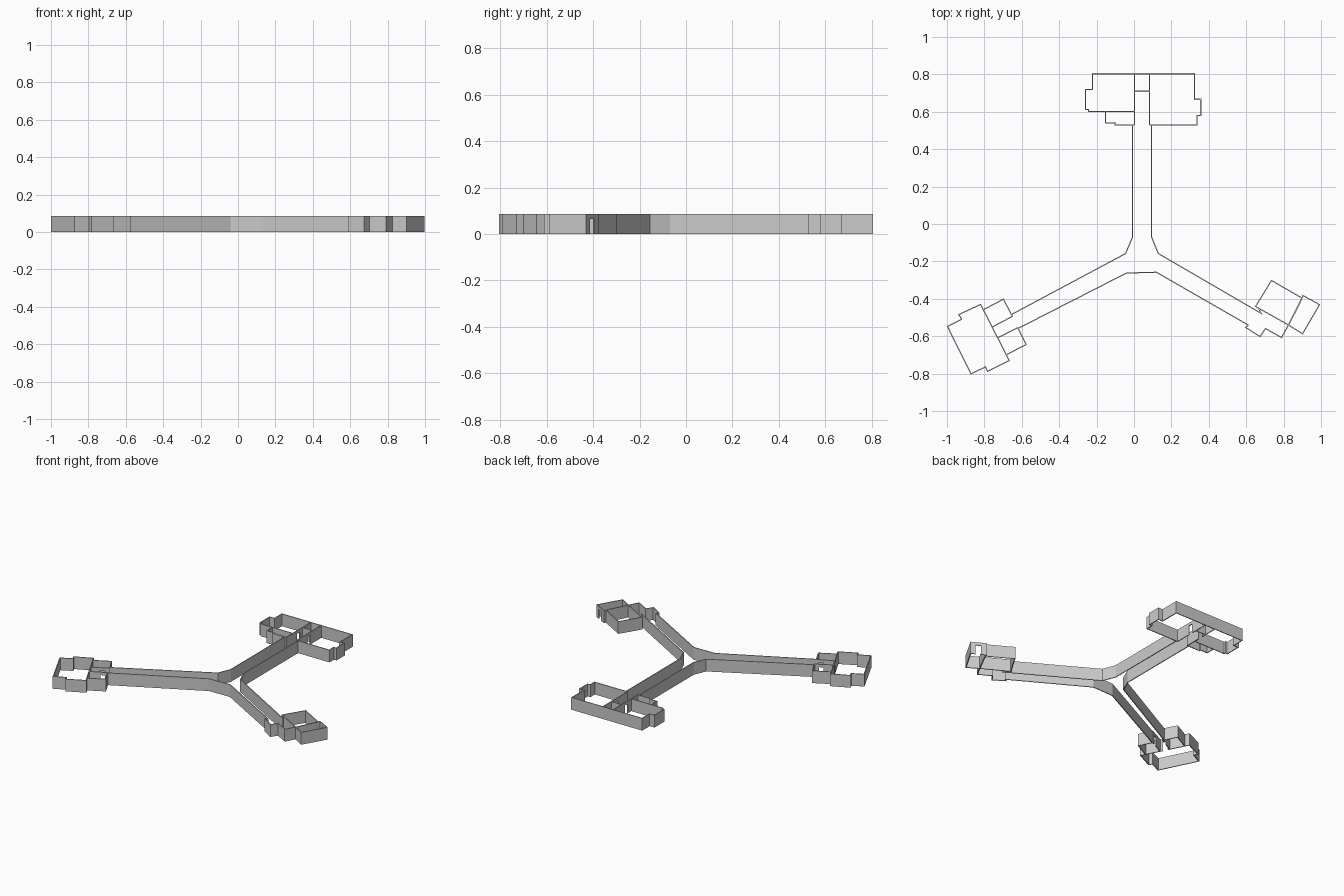
import bpy
import bmesh
from mathutils import Vector

if "Cube" in bpy.data.objects:
    bpy.data.objects.remove(bpy.data.objects["Cube"])

HEIGHT, DOOR_TOP, THICK = 0.086, 0.065, 0.006


def wall(name, points, closed=False, doors=None):
    """Thin upright wall along a plan path; doors = {segment: (start, end)} as fractions."""
    doors = doors or {}
    levels = [0, DOOR_TOP, HEIGHT] if doors else [0, HEIGHT]
    pts = [Vector(p) for p in points]
    segs = len(pts) if closed else len(pts) - 1

    # split the path at door jambs
    stations, openings = [], []
    for i in range(segs):
        a, b = pts[i], pts[(i + 1) % len(pts)]
        stations.append(a)
        if i in doors:
            openings.append(len(stations))
            stations += [a.lerp(b, f) for f in doors[i]]
    if not closed:
        stations.append(pts[-1])

    bm = bmesh.new()
    cols = [[bm.verts.new((p.x, p.y, z)) for z in levels] for p in stations]
    for i in range(len(cols) if closed else len(cols) - 1):
        a, b = cols[i], cols[(i + 1) % len(cols)]
        for r in range(len(levels) - 1):
            if not (r == 0 and i in openings):
                bm.faces.new((a[r], b[r], b[r + 1], a[r + 1]))
    mesh = bpy.data.meshes.new(name)
    bm.to_mesh(mesh)
    bm.free()
    obj = bpy.data.objects.new(name, mesh)
    bpy.context.collection.objects.link(obj)
    mod = obj.modifiers.new("thickness", 'SOLIDIFY')
    mod.thickness = THICK
    mod.offset = 0
    mod.use_even_offset = True


# Three-way corridor walls
wall("corridor_wall_left", [(-0.008, 0.53), (-0.008, -0.07), (-0.045, -0.158),
                            (-0.655, -0.484)])
wall("corridor_wall_right", [(0.094, 0.53), (0.094, -0.07), (0.13, -0.158),
                             (0.68, -0.478), (0.665, -0.45)])
wall("corridor_wall_front", [(-0.623, -0.56), (-0.04, -0.262), (0.12, -0.258),
                             (0.612, -0.541)])

# Back wing: outer wall in two runs that leave the corridor mouth open
wall("back_wing_outer_wall", [
    (0.083, 0.53), (0.337, 0.53), (0.337, 0.58), (0.357, 0.58), (0.357, 0.667),
    (0.323, 0.667), (0.323, 0.803), (-0.222, 0.803), (-0.222, 0.72), (-0.259, 0.72),
    (-0.259, 0.613), (-0.243, 0.613), (-0.243, 0.602), (-0.153, 0.602),
    (-0.153, 0.54), (-0.10, 0.54), (-0.10, 0.53), (0.003, 0.53)])
# Back wing partitions
wall("back_wing_partition_left", [(0.003, 0.53), (0.003, 0.803)], doors={0: (0.42, 0.54)})
wall("back_wing_partition_right", [(0.083, 0.53), (0.083, 0.803)], doors={0: (0.42, 0.54)})
wall("back_wing_hall_end", [(0.003, 0.71), (0.083, 0.71)])
wall("back_wing_room_divider", [(-0.153, 0.602), (0.003, 0.602)])

# Left wing: main room with two side rooms flanking the corridor
wall("left_wing_main_room", [
    (-0.82, -0.43), (-0.667, -0.73), (-0.783, -0.788), (-0.794, -0.764),
    (-0.872, -0.801), (-0.997, -0.548), (-0.922, -0.51), (-0.936, -0.484)],
    closed=True, doors={0: (0.44, 0.54)})
wall("left_wing_upper_room", [(-0.803, -0.457), (-0.698, -0.402), (-0.65, -0.494),
                              (-0.755, -0.549)], doors={2: (0.25, 0.5)})
wall("left_wing_lower_room", [(-0.727, -0.608), (-0.621, -0.555), (-0.577, -0.644),
                              (-0.682, -0.699)], doors={0: (0.6, 0.85)})

# Right wing: square room, end room and the stepped hall
wall("right_wing_square_room", [(0.65, -0.441), (0.735, -0.302), (0.898, -0.396),
                                (0.826, -0.54)], closed=True)
wall("right_wing_end_room", [(0.826, -0.54), (0.886, -0.425), (0.903, -0.382), (0.992, -0.431),
                             (0.901, -0.587)], closed=True, doors={2: (0.35, 0.7)})
wall("right_wing_hall", [(0.612, -0.541), (0.597, -0.553), (0.674, -0.602), (0.703, -0.559),
                         (0.789, -0.607), (0.826, -0.54)])
